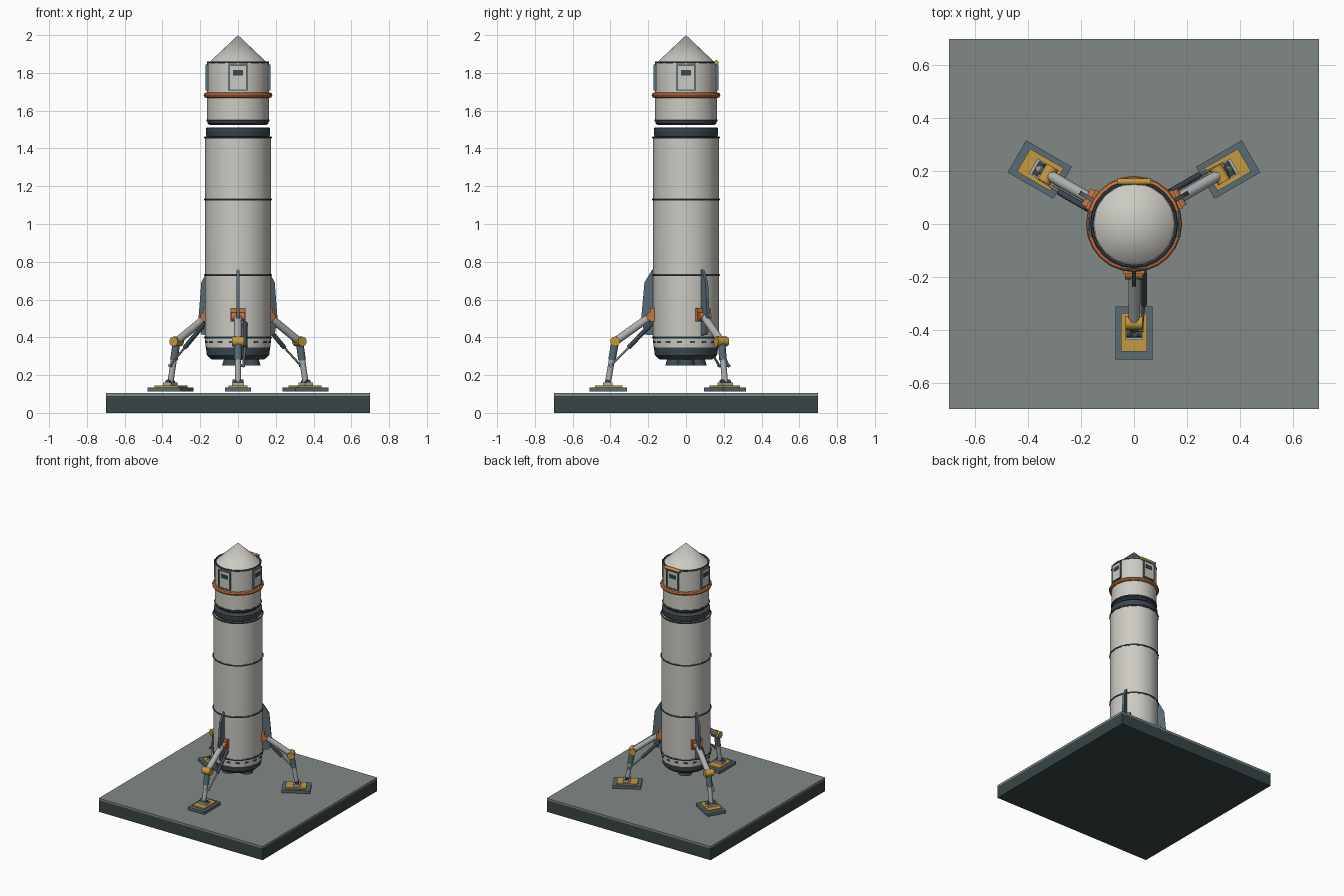
import bpy, bmesh
from math import pi, cos, sin, radians
from mathutils import Matrix, Vector

if "Cube" in bpy.data.objects:
    bpy.data.objects.remove(bpy.data.objects["Cube"])


def material(name, r, g, b):
    m = bpy.data.materials.new(name)
    m.diffuse_color = (r, g, b, 1)
    m.use_nodes = True
    m.node_tree.nodes["Principled BSDF"].inputs["Base Color"].default_value = m.diffuse_color
    return m


HULL = material("hull", 0.60, 0.59, 0.54)
GREY = material("metal", 0.42, 0.44, 0.43)
DARK = material("dark", 0.045, 0.065, 0.08)
FIN = material("fin_blue", 0.10, 0.15, 0.18)
ORANGE = material("orange", 0.55, 0.18, 0.05)
YELLOW = material("yellow", 0.55, 0.32, 0.05)
DECK = material("deck", 0.22, 0.25, 0.235)
SLAB = material("slab", 0.04, 0.06, 0.06)
I = Matrix.Identity(4)


def finish(name, bm, mat, m=I):
    bm.transform(m)
    bmesh.ops.recalc_face_normals(bm, faces=bm.faces)
    me = bpy.data.meshes.new(name)
    bm.to_mesh(me)
    bm.free()
    me.materials.append(mat)
    ob = bpy.data.objects.new(name, me)
    bpy.context.collection.objects.link(ob)
    return ob


def lathe(name, profile, mat, m=I, n=16):
    """Revolve (radius, z) points around z; ends are capped."""
    bm = bmesh.new()
    rings = []
    for r, z in profile:
        if r == 0:
            rings.append([bm.verts.new((0, 0, z))] * n)
        else:
            rings.append([bm.verts.new((r * cos(2 * pi * i / n), r * sin(2 * pi * i / n), z)) for i in range(n)])
    for a, b in zip(rings, rings[1:]):
        for i in range(n):
            j = (i + 1) % n
            bm.faces.new(list(dict.fromkeys((a[i], a[j], b[j], b[i]))))
    for ring in (rings[0], rings[-1]):
        if ring[0] is not ring[1]:
            bm.faces.new(ring)
    return finish(name, bm, mat, m)


def ring(name, R, r, z, mat, n=24, k=6):
    """Torus band around the rocket."""
    bm = bmesh.new()
    v = [[bm.verts.new(((R + r * cos(2 * pi * j / k)) * cos(2 * pi * i / n),
                        (R + r * cos(2 * pi * j / k)) * sin(2 * pi * i / n),
                        z + r * sin(2 * pi * j / k))) for j in range(k)] for i in range(n)]
    for i in range(n):
        for j in range(k):
            a, b = v[i], v[(i + 1) % n]
            bm.faces.new((a[j], b[j], b[(j + 1) % k], a[(j + 1) % k]))
    return finish(name, bm, mat)


def box(name, c, s, mat, m=I):
    bm = bmesh.new()
    bmesh.ops.create_cube(bm, size=1, matrix=Matrix.Translation(c) @ Matrix.Diagonal((*s, 1)))
    return finish(name, bm, mat, m)


def rod(name, a, b, r, mat, m=I, n=12):
    a, b = Vector(a), Vector(b)
    d = b - a
    turn = Matrix.Translation(a) @ d.to_track_quat('Z', 'Y').to_matrix().to_4x4()
    return lathe(name, [(r, 0), (r, d.length)], mat, m @ turn, n)


# Landing pad
box("pad_base", (0, 0, 0.045), (1.4, 1.4, 0.09), SLAB)
box("pad_deck", (0, 0, 0.0975), (1.4, 1.4, 0.015), DECK)

# Booster
lathe("booster_body", [(0.172, 0.345), (0.175, 0.40), (0.175, 1.46)], HULL)
lathe("engine_skirt", [(0.14, 0.283), (0.165, 0.305), (0.17, 0.345)], DARK)
for z in (0.40, 0.73, 1.13, 1.457):
    ring("booster_band", 0.174, 0.006, z, DARK)
for i in range(16):
    m = Matrix.Rotation(2 * pi * (i + 0.5) / 16, 4, 'Z')
    box("vent_slot", (0.17, 0, 0.375), (0.01, 0.025, 0.01), DARK, m)
for i in range(3):
    m = Matrix.Rotation(2 * pi * i / 3, 4, 'Z') @ Matrix.Translation((0.07, 0, 0))
    lathe("engine_nozzle", [(0, 0.285), (0.025, 0.265), (0.044, 0.25), (0.05, 0.25), (0.038, 0.29)], DARK, m)
lathe("interstage_ring", [(0.162, 1.458), (0.17, 1.472), (0.17, 1.508), (0.16, 1.512)], DARK)

# Capsule
lathe("capsule_base", [(0.15, 1.524), (0.162, 1.534), (0.162, 1.548)], DARK)
lathe("capsule_body", [(0.164, 1.546), (0.164, 1.855)], HULL)
lathe("nose_cone", [(0.155, 1.853), (0.0, 2.0)], HULL)
ring("capsule_top_band", 0.160, 0.006, 1.855, DARK)
ring("capsule_bottom_band", 0.162, 0.006, 1.548, DARK)
ring("capsule_bumper", 0.167, 0.015, 1.682, ORANGE, k=8)

# Four hatches with frame and window
for i in range(4):
    m = Matrix.Rotation(i * pi / 2, 4, 'Z')
    box("hatch_panel", (0.162, 0, 1.775), (0.012, 0.09, 0.13), HULL, m)
    for s in (-1, 1):
        box("hatch_frame_side", (0.165, s * 0.046, 1.775), (0.012, 0.008, 0.138), FIN, m)
        box("hatch_frame_end", (0.165, 0, 1.775 + s * 0.066), (0.012, 0.092, 0.007), FIN, m)
    box("hatch_window", (0.167, 0, 1.80), (0.01, 0.054, 0.028), DARK, m)
rod("hatch_handle", (-0.065, 0.16, 1.855), (0.065, 0.16, 1.855), 0.012, YELLOW)

# Three legs, each built along +x with its fin, damper and foot
for deg in (270, 30, 150):
    m = Matrix.Rotation(radians(deg), 4, 'Z')

    # Fin
    bm = bmesh.new()
    outline = [(0.165, 0.41), (0.22, 0.415), (0.237, 0.50), (0.22, 0.69), (0.178, 0.76), (0.165, 0.76)]
    f = bm.faces.new([bm.verts.new((x, -0.008, z)) for x, z in outline])
    ext = bmesh.ops.extrude_face_region(bm, geom=[f])
    bmesh.ops.translate(bm, vec=(0, 0.016, 0), verts=[g for g in ext['geom'] if isinstance(g, bmesh.types.BMVert)])
    finish("fin", bm, FIN, m)

    # Hinge and upper leg
    box("hip_mount", (0.175, 0, 0.52), (0.03, 0.08, 0.07), ORANGE, m)
    rod("hip_pin", (0.188, -0.035, 0.51), (0.188, 0.035, 0.51), 0.022, ORANGE, m)
    rod("upper_leg", (0.19, 0, 0.51), (0.375, 0, 0.378), 0.021, GREY, m)

    # Knee and lower leg
    rod("knee", (0.375, -0.033, 0.378), (0.375, 0.033, 0.378), 0.026, YELLOW, m)
    rod("lower_leg", (0.375, 0, 0.378), (0.392, 0, 0.28), 0.02, FIN, m)
    rod("lower_leg_piston", (0.389, 0, 0.30), (0.415, 0, 0.15), 0.016, GREY, m)

    # Side damper
    rod("damper_cylinder", (0.18, 0.037, 0.475), (0.305, 0.037, 0.345), 0.012, DARK, m)
    rod("damper_rod", (0.30, 0.037, 0.35), (0.405, 0.028, 0.245), 0.006, GREY, m, 8)
    rod("damper_pin", (0.40, 0, 0.25), (0.40, 0.036, 0.25), 0.008, GREY, m, 8)

    # Foot
    box("foot_sole", (0.412, 0, 0.123), (0.20, 0.14, 0.022), FIN, m)
    box("foot_plate", (0.41, 0, 0.138), (0.146, 0.10, 0.012), YELLOW, m)
    box("ankle_block", (0.415, 0, 0.152), (0.05, 0.066, 0.018), GREY, m)
    rod("ankle_pin", (0.415, -0.028, 0.162), (0.415, 0.028, 0.162), 0.014, DARK, m)

# Smooth round parts while keeping edges sharp
for ob in bpy.context.scene.objects:
    ob.select_set(True)
    bpy.context.view_layer.objects.active = ob
bpy.ops.object.shade_smooth_by_angle(angle=radians(35))
